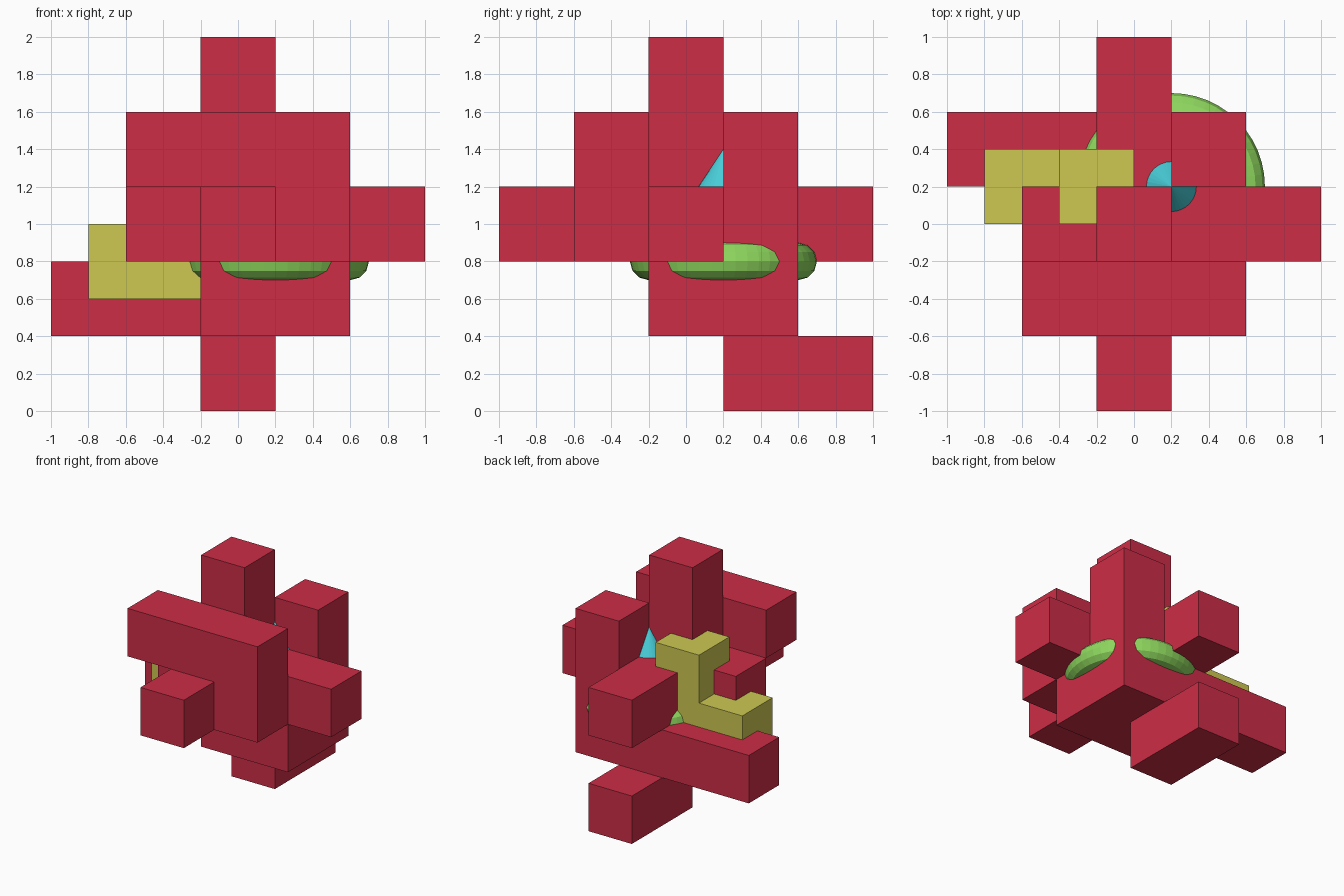
import bpy, bmesh
from itertools import product
from mathutils import Vector

cube = bpy.data.objects.get("Cube")
if cube:
    bpy.data.objects.remove(cube, do_unlink=True)

CELL = 0.4


def material(name, rgb):
    mat = bpy.data.materials.new(name)
    mat.use_nodes = True
    colour = (*rgb, 1.0)
    mat.diffuse_color = colour
    mat.node_tree.nodes["Principled BSDF"].inputs["Base Color"].default_value = colour
    return mat


def block_shape(name, bars, origin, mat):
    """Joined cubes: each bar runs from a first cell to a last cell, with one outer skin."""
    cells = set()
    for first, last in bars:
        cells.update(product(*(range(a, b + 1) for a, b in zip(first, last))))
    bm = bmesh.new()
    for cell in sorted(cells):
        for axis, side in product(range(3), (0, 1)):
            neighbour = list(cell)
            neighbour[axis] += 2 * side - 1
            if tuple(neighbour) in cells:
                continue
            u, v = (axis + 1) % 3, (axis + 2) % 3
            corners = []
            for du, dv in ((0, 0), (1, 0), (1, 1), (0, 1)):
                p = Vector(cell)
                p[axis] += side
                p[u] += du
                p[v] += dv
                corners.append(bm.verts.new(Vector(origin) + p * CELL))
            bm.faces.new(corners if side else corners[::-1])
    bmesh.ops.remove_doubles(bm, verts=bm.verts, dist=0.001)
    bmesh.ops.dissolve_limit(bm, angle_limit=0.01, verts=bm.verts, edges=bm.edges)
    mesh = bpy.data.meshes.new(name)
    bm.to_mesh(mesh)
    bm.free()
    mesh.materials.append(mat)
    obj = bpy.data.objects.new(name, mesh)
    bpy.context.collection.objects.link(obj)
    return obj


red = material("red", (0.61, 0.026, 0.061))
yellow = material("yellow", (0.61, 0.58, 0.084))
green = material("green", (0.28, 0.70, 0.115))
cyan = material("cyan", (0.065, 0.61, 0.68))

# Main red block structure, in cell coordinates
block_shape("block_structure", [
    ((2, 2, 1), (2, 2, 4)),  # central column
    ((2, 0, 2), (2, 4, 2)),  # front to back beam
    ((1, 2, 2), (4, 2, 2)),  # side to side beam
    ((1, 1, 3), (3, 1, 3)),  # front crossbar
    ((3, 1, 2), (3, 1, 3)),  # front drop
    ((3, 3, 1), (3, 3, 3)),  # rear post
    ((0, 3, 1), (3, 3, 1)),  # rear lower beam
    ((2, 2, 1), (3, 3, 1)),  # lower core
    ((2, 3, 0), (2, 4, 0)),  # foot
], (-1, -1, 0), red)

# Yellow L-shaped piece, offset by half a cell
block_shape("corner_piece", [
    ((0, 0, 0), (1, 0, 0)),
    ((1, 0, 0), (1, 0, 1)),
], (-0.8, 0, 0.6), yellow)

# Green ring through the core
bpy.ops.mesh.primitive_torus_add(
    major_radius=0.4, minor_radius=0.1, major_segments=48, minor_segments=12,
    location=(0.2, 0.2, 0.8))
ring = bpy.context.object
ring.name = "ring"
ring.data.materials.append(green)

# Cyan cone rising between the column and the rear post
bpy.ops.mesh.primitive_cone_add(
    vertices=32, radius1=0.2, depth=0.3, location=(0.2, 0.2, 1.25))
cone = bpy.context.object
cone.name = "cone"
cone.data.materials.append(cyan)
